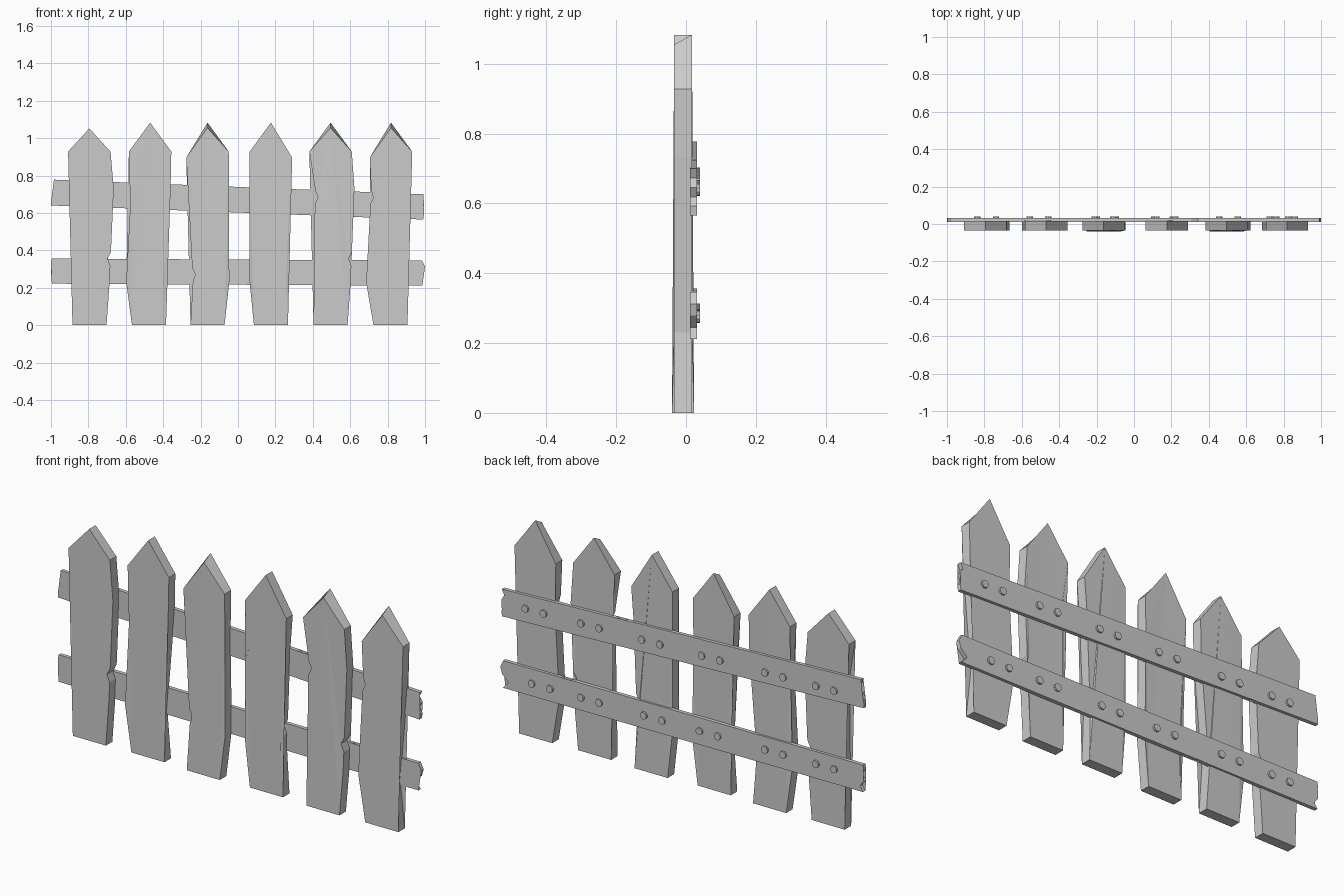
import bpy, bmesh, math
from mathutils import Matrix

if "Cube" in bpy.data.objects:
    bpy.data.objects.remove(bpy.data.objects["Cube"])


def finish(bm, name):
    bmesh.ops.recalc_face_normals(bm, faces=bm.faces)
    me = bpy.data.meshes.new(name)
    bm.to_mesh(me)
    bm.free()
    ob = bpy.data.objects.new(name, me)
    bpy.context.collection.objects.link(ob)


def board(name, outline, y0, y1, adjust=lambda co: co):
    """Extrude an x/z outline from y0 (front) to y1 (back)."""
    bm = bmesh.new()
    front, back = [[bm.verts.new(adjust((x, y, z))) for x, z in outline] for y in (y0, y1)]
    caps = [bm.faces.new(front), bm.faces.new(back[::-1])]
    for i in range(len(front)):
        bm.faces.new((front[i - 1], back[i - 1], back[i], front[i]))
    bmesh.ops.triangulate(bm, faces=caps)
    finish(bm, name)


def chip(edge, at, depth, half, axis):
    """Cut a small V into a polyline running upward along the given axis."""
    def on_edge(t):
        for a, b in zip(edge, edge[1:]):
            if a[axis] <= t <= b[axis]:
                f = (t - a[axis]) / (b[axis] - a[axis])
                return [a[k] + f * (b[k] - a[k]) for k in (0, 1)]
    cut = [on_edge(at + d) for d in (-half, 0, half)]
    cut[1][1 - axis] += depth
    return sorted(edge + [tuple(c) for c in cut], key=lambda p: p[axis])


def picket(name, centres, shoulders, top, drop=0, foot=0, left=None, right=None):
    """Crooked pointed board: centre line at foot, hip, chest and shoulder."""
    sides = []
    for s, shoulder, notch in ((-1, shoulders[0], left), (1, shoulders[1], right)):
        edge = [(c + s * w / 2, z) for c, w, z in
                zip(centres, (.182, .195, .211, .227), (0, .23, .73, shoulder))]
        if notch:
            edge = chip(edge, notch, -s * .017, .036, 1)
        sides.append(edge)

    def adjust(co):  # sloped tip and slightly bent foot
        x, y, z = co
        return x, y + (foot if z == 0 else 0), z - (drop if z == top and y < 0 else 0)
    tip = [(centres[3], top)]
    board(name, sides[0] + tip + sides[1][::-1], -.034, .017, adjust)


# Pickets
H, L, T = .928, .896, 1.083
picket("picket_1", (-.794, -.784, -.770, -.795), (H, H), 1.052, left=.687, right=.355)
picket("picket_2", (-.476, -.500, -.466, -.470), (H, H), T, foot=.006, left=.68)
picket("picket_3", (-.163, -.144, -.158, -.163), (L, H), T, .028, -.006, left=.27)
picket("picket_4", (.176, .160, .171, .176), (H, L), T, foot=.006, left=.677, right=.335)
picket("picket_5", (.495, .505, .517, .495), (H, H), T, .028, -.006, left=.685, right=.355)
picket("picket_6", (.815, .783, .818, .818), (L, H), T, .028, left=.687)


def rail(name, left_z, right_z, left_cut, right_cut, top_chip, low_chips):
    """Plank with splintered ends; z pairs are (top, bottom), cuts are insets going down."""
    def end(s, zs, cuts):
        n = len(cuts) - 1
        return [(s * (1 - c), zs[0] + (zs[1] - zs[0]) * i / n) for i, c in enumerate(cuts)]
    l, r = end(-1, left_z, left_cut), end(1, right_z, right_cut)
    top = chip([l[0], r[0]], top_chip, -.016, .036, 0)
    low = [l[-1], r[-1]]
    for x in low_chips:
        low = chip(low, x, .009, .03, 0)
    board(name, top + r[1:-1] + low[::-1] + l[-2:0:-1], .012, .031)


# Rails
rail("top_rail", (.778, .64), (.70, .565), (.016, .022, .052, .02, .004, 0, 0),
     (.008, .022, .006, .022, .006, .01), .342, [-.64])
rail("bottom_rail", (.356, .222), (.346, .211), (.005, 0, .027, 0, .022, .005),
     (.016, 0, .01, .045, .015), .642, [-.342])


def nails(name, centres, z0, slope):
    """Nail heads on the back of a rail, two per picket."""
    bm = bmesh.new()
    for x in [c + d for c in centres for d in (-.05, .05)]:
        m = Matrix.Translation((x, .033, z0 - slope * x)) @ Matrix.Rotation(math.pi / 2, 4, 'X')
        bmesh.ops.create_cone(bm, cap_ends=True, segments=10, radius1=.018, radius2=.018,
                              depth=.014, matrix=m)
    finish(bm, name)


# Nails
nails("top_nails", (-.788, -.508, -.16, .17, .505, .81), .662, .027)
nails("bottom_nails", (-.788, -.508, -.148, .158, .505, .775), .285, .012)
